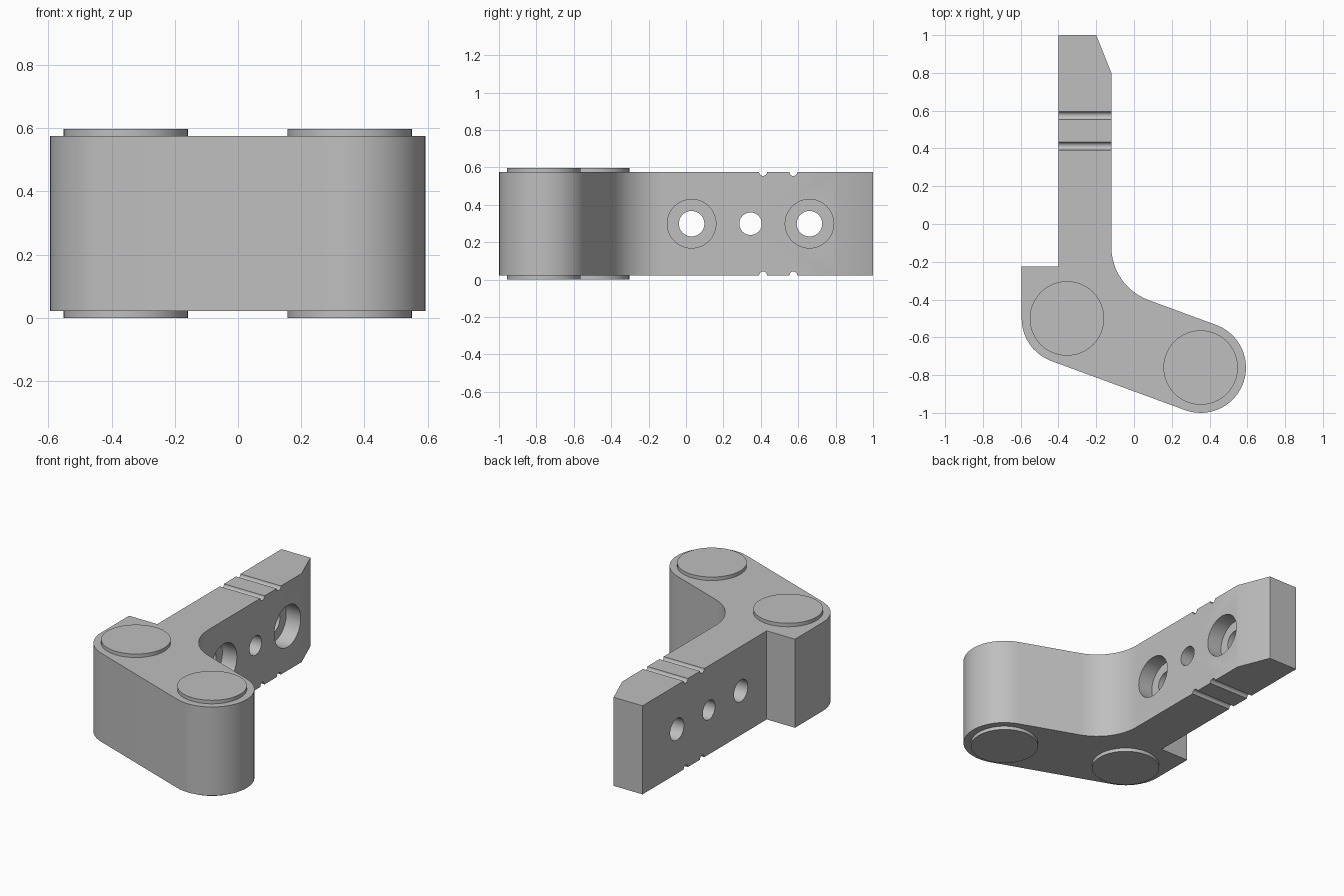
import bpy, bmesh, math
from mathutils import Matrix, Vector

if "Cube" in bpy.data.objects:
    bpy.data.objects.remove(bpy.data.objects["Cube"], do_unlink=True)

LOW, HIGH, TOP = 0.022, 0.575, 0.597
MID = TOP / 2
PIVOTS = [Vector((-0.355, -0.5)), Vector((0.353, -0.76))]
ROUND = 0.24

grey = bpy.data.materials.new("plain grey")
grey.use_nodes = True
colour = (0.52, 0.52, 0.52, 1)
grey.diffuse_color = colour
grey.node_tree.nodes["Principled BSDF"].inputs["Base Color"].default_value = colour


def make_object(name, bm):
    bmesh.ops.recalc_face_normals(bm, faces=bm.faces)
    mesh = bpy.data.meshes.new(name)
    bm.to_mesh(mesh)
    bm.free()
    mesh.materials.append(grey)
    obj = bpy.data.objects.new(name, mesh)
    bpy.context.collection.objects.link(obj)
    return obj


def cylinder(name, radius, length, centre, along_x=False, segments=48):
    bm = bmesh.new()
    turn = Matrix.Rotation(math.pi / 2, 4, "Y") if along_x else Matrix()
    bmesh.ops.create_cone(bm, cap_ends=True, segments=segments, radius1=radius,
                          radius2=radius, depth=length,
                          matrix=Matrix.Translation(centre) @ turn)
    return make_object(name, bm)


def arc(centre, radius, start, end, steps):
    angles = [math.radians(start + (end - start) * i / steps) for i in range(steps + 1)]
    return [(centre[0] + radius * math.cos(a), centre[1] + radius * math.sin(a)) for a in angles]


def smooth(obj):
    bpy.ops.object.select_all(action="DESELECT")
    obj.select_set(True)
    bpy.context.view_layer.objects.active = obj
    bpy.ops.object.shade_smooth_by_angle(angle=math.radians(25))


# Body outline: arm, inner fillet, rounded foot ends and heel step
axis = PIVOTS[1] - PIVOTS[0]
tilt = math.degrees(math.atan2(axis.y, axis.x)) + 90
outline = [(-0.595, -0.225), (-0.4, -0.225), (-0.4, 1), (-0.2, 1), (-0.12, 0.8)]
outline += arc((0.18, -0.121), 0.3, 180, tilt + 180, 12)
outline += arc(PIVOTS[1], ROUND, tilt, tilt - 180, 24)
outline += arc(PIVOTS[0], ROUND, tilt + 180, 180, 10)

bm = bmesh.new()
base = bm.faces.new([bm.verts.new((x, y, LOW)) for x, y in outline])
raised = bmesh.ops.extrude_face_region(bm, geom=[base])["geom"]
bmesh.ops.translate(bm, vec=(0, 0, HIGH - LOW),
                    verts=[v for v in raised if isinstance(v, bmesh.types.BMVert)])
body = make_object("bracket_body", bm)

# Cutters: bolt holes, counterbores on the inner side, and edge grooves
cutters = [cylinder("middle_hole_cutter", 0.06, 0.6, (-0.26, 0.345, MID), True)]
for y in (0.03, 0.66):
    cutters.append(cylinder("bolt_hole_cutter", 0.068, 0.6, (-0.26, y, MID), True))
    cutters.append(cylinder("counterbore_cutter", 0.13, 0.2, (-0.12, y, MID), True))
for y in (0.412, 0.574):
    for z in (LOW, HIGH):
        cutters.append(cylinder("groove_cutter", 0.021, 0.6, (-0.26, y, z), True, 24))

for cutter in cutters:
    cutter.hide_render = True
    cut = body.modifiers.new(cutter.name, "BOOLEAN")
    cut.operation = "DIFFERENCE"
    cut.solver = "EXACT"
    cut.object = cutter

bpy.context.view_layer.objects.active = body
for name in [m.name for m in body.modifiers]:
    bpy.ops.object.modifier_apply(modifier=name)
for cutter in cutters:
    bpy.data.objects.remove(cutter, do_unlink=True)
smooth(body)

# Round pads above and below each pivot
for side, pivot in zip(("right", "left"), PIVOTS):
    for level, low, high in (("lower", 0, LOW), ("upper", HIGH, TOP)):
        pad = cylinder(f"{side}_{level}_pad", 0.197, high - low,
                       (pivot.x, pivot.y, (low + high) / 2))
        smooth(pad)
